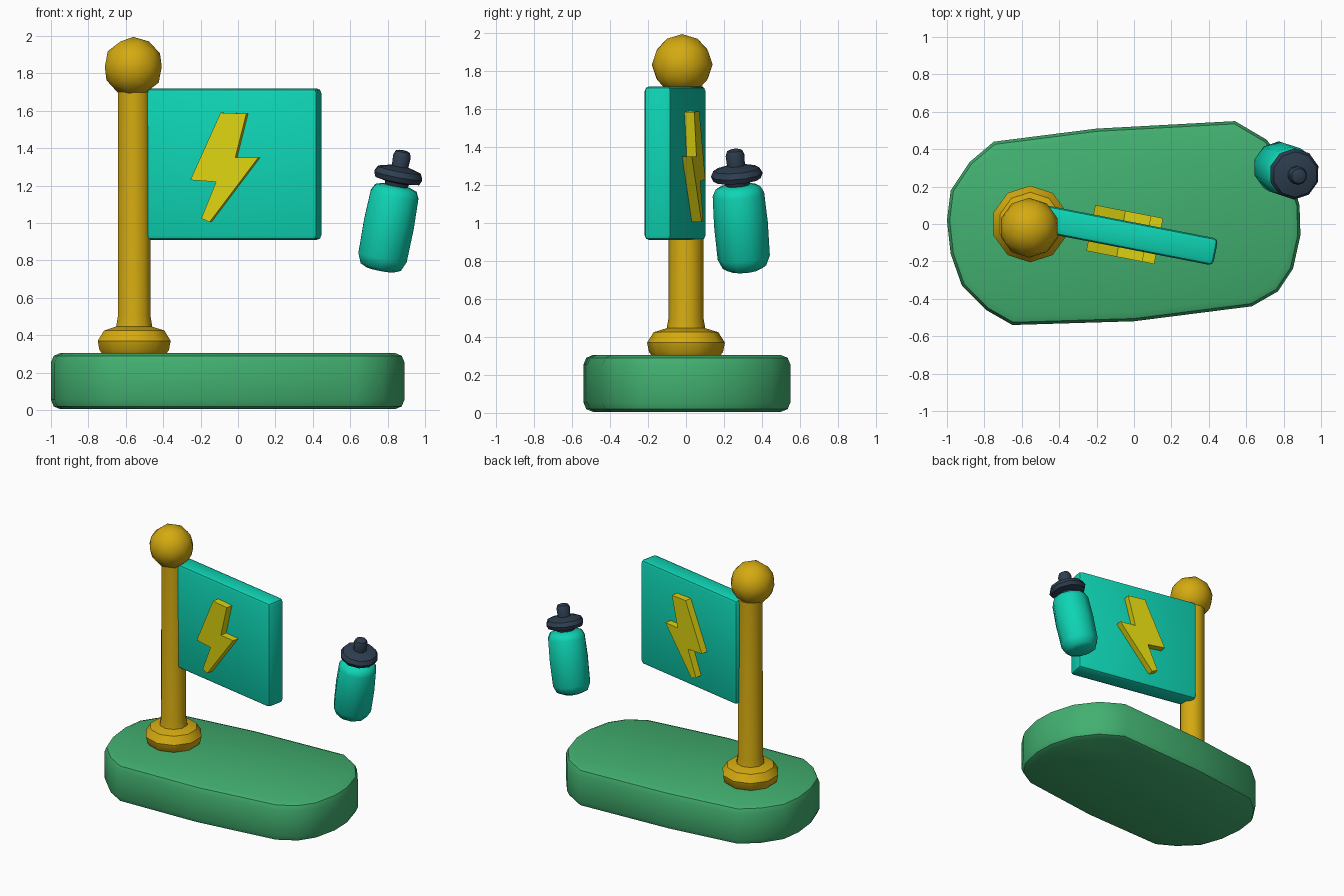
import bpy, bmesh, math
from mathutils import Vector, Matrix

if "Cube" in bpy.data.objects:
    bpy.data.objects.remove(bpy.data.objects["Cube"])


def material(name, r, g, b):
    lin = [((c / 255 + 0.055) / 1.055) ** 2.4 if c > 10 else c / 255 / 12.92 for c in (r, g, b)]
    m = bpy.data.materials.new(name)
    m.diffuse_color = (*lin, 1)
    m.use_nodes = True
    m.node_tree.nodes["Principled BSDF"].inputs["Base Color"].default_value = m.diffuse_color
    return m


GREEN = material("grass green", 66, 176, 112)
TEAL = material("teal", 14, 212, 180)
GOLD = material("gold", 212, 170, 16)
YELLOW = material("yellow", 222, 212, 16)
DARK = material("dark slate", 46, 62, 80)


def finish(name, bm, mat, matrix=Matrix(), angle=40):
    bmesh.ops.recalc_face_normals(bm, faces=bm.faces)
    me = bpy.data.meshes.new(name)
    bm.to_mesh(me)
    bm.free()
    ob = bpy.data.objects.new(name, me)
    bpy.context.collection.objects.link(ob)
    me.materials.append(mat)
    ob.matrix_world = matrix
    bpy.ops.object.select_all(action='DESELECT')
    ob.select_set(True)
    bpy.context.view_layer.objects.active = ob
    bpy.ops.object.shade_smooth_by_angle(angle=math.radians(angle))
    return ob


def bevel(bm, width, segments=2):
    """Round every edge sharper than 60 degrees."""
    edges = [e for e in bm.edges if e.calc_face_angle(0) > math.radians(60)]
    bmesh.ops.bevel(bm, geom=edges, offset=width, segments=segments, profile=0.5, affect='EDGES')


def prism(points, d0, d1):
    """Extrude an XY outline along Z from d0 to d1."""
    bm = bmesh.new()
    f = bm.faces.new([bm.verts.new((x, y, d0)) for x, y in points])
    ext = bmesh.ops.extrude_face_region(bm, geom=[f])
    for v in ext["geom"]:
        if isinstance(v, bmesh.types.BMVert):
            v.co.z = d1
    bmesh.ops.recalc_face_normals(bm, faces=bm.faces)
    return bm


def lathe(profile, sides):
    """Closed turned shape from (radius, height) rings."""
    bm = bmesh.new()
    rings = []
    for r, z in profile:
        rings.append([bm.verts.new((r * math.cos(a), r * math.sin(a), z))
                      for a in [(i + 0.5) * math.tau / sides for i in range(sides)]])
    for lo, hi in zip(rings, rings[1:]):
        for i in range(sides):
            j = (i + 1) % sides
            bm.faces.new((lo[i], lo[j], hi[j], hi[i]))
    bm.faces.new(rings[0][::-1])
    bm.faces.new(rings[-1])
    return bm


# Ground slab: slightly skewed rounded outline with soft edges
outline = [(-1, 0.02), (-0.98, 0.18), (-0.88, 0.33), (-0.75, 0.44), (-0.2, 0.51), (0.54, 0.55),
           (0.71, 0.45), (0.83, 0.29), (0.885, 0.1), (0.89, -0.06), (0.85, -0.24), (0.77, -0.36),
           (0.63, -0.44), (0, -0.52), (-0.65, -0.54), (-0.79, -0.46), (-0.92, -0.33), (-0.98, -0.16)]
base = prism(outline, 0.005, 0.305)
bevel(base, 0.05)
finish("ground_slab", base, GREEN)

# Pole with foot and ball finial
px = -0.555
finish("pole", lathe([(0.11, 0.4), (0.092, 0.5), (0.09, 1.72)], 10), GOLD,
       Matrix.Translation((px, 0, 0)))
finish("pole_foot", lathe([(0.17, 0.29), (0.195, 0.32), (0.205, 0.37), (0.17, 0.425), (0.09, 0.45)], 10),
       GOLD, Matrix.Translation((px, 0, 0)))
ball = bmesh.new()
bmesh.ops.create_icosphere(ball, subdivisions=2, radius=0.16)
finish("pole_ball", ball, GOLD, Matrix.Translation((-0.56, -0.02, 1.835)))

# Flag panel, turned about the pole; local X along flag, local Z is its normal
turn = (Matrix.Translation((-0.03, -0.06, 0)) @ Matrix.Rotation(math.radians(-11), 4, 'Z')
        @ Matrix.Rotation(math.radians(90), 4, 'X'))
flag = prism([(-0.5, 0.91), (0.475, 0.91), (0.475, 1.72), (-0.5, 1.72)], -0.073, 0.073)
bevel(flag, 0.025)
finish("flag", flag, TEAL, turn)

# Bolt emblem, running through the flag so it shows on both faces
bolt = [(-0.04, 1.59), (0.10, 1.585), (0.04, 1.35), (0.165, 1.35), (-0.10, 1.005),
        (-0.145, 1.025), (-0.065, 1.22), (-0.205, 1.23)]
finish("bolt_emblem", prism(bolt, -0.125, 0.125), YELLOW, turn, 30)

# Floating bottle, tilted
axis = Vector((0.125, -0.055, 0.65)).normalized()
tilt = (Matrix.Translation((0.76, 0.31, 0.75))
        @ Vector((0, 0, 1)).rotation_difference(axis).to_matrix().to_4x4())
finish("bottle_body", lathe([(0.075, 0.0), (0.115, 0.018), (0.138, 0.07), (0.142, 0.25), (0.136, 0.41),
                             (0.118, 0.445), (0.075, 0.46)], 10), TEAL, tilt, 50)
finish("bottle_cap", lathe([(0.06, 0.45), (0.07, 0.478), (0.125, 0.488), (0.137, 0.515), (0.122, 0.545),
                            (0.05, 0.565)], 10), DARK, tilt)
finish("bottle_knob", lathe([(0.046, 0.55), (0.05, 0.62), (0.04, 0.645), (0.02, 0.652)], 10), DARK, tilt)
